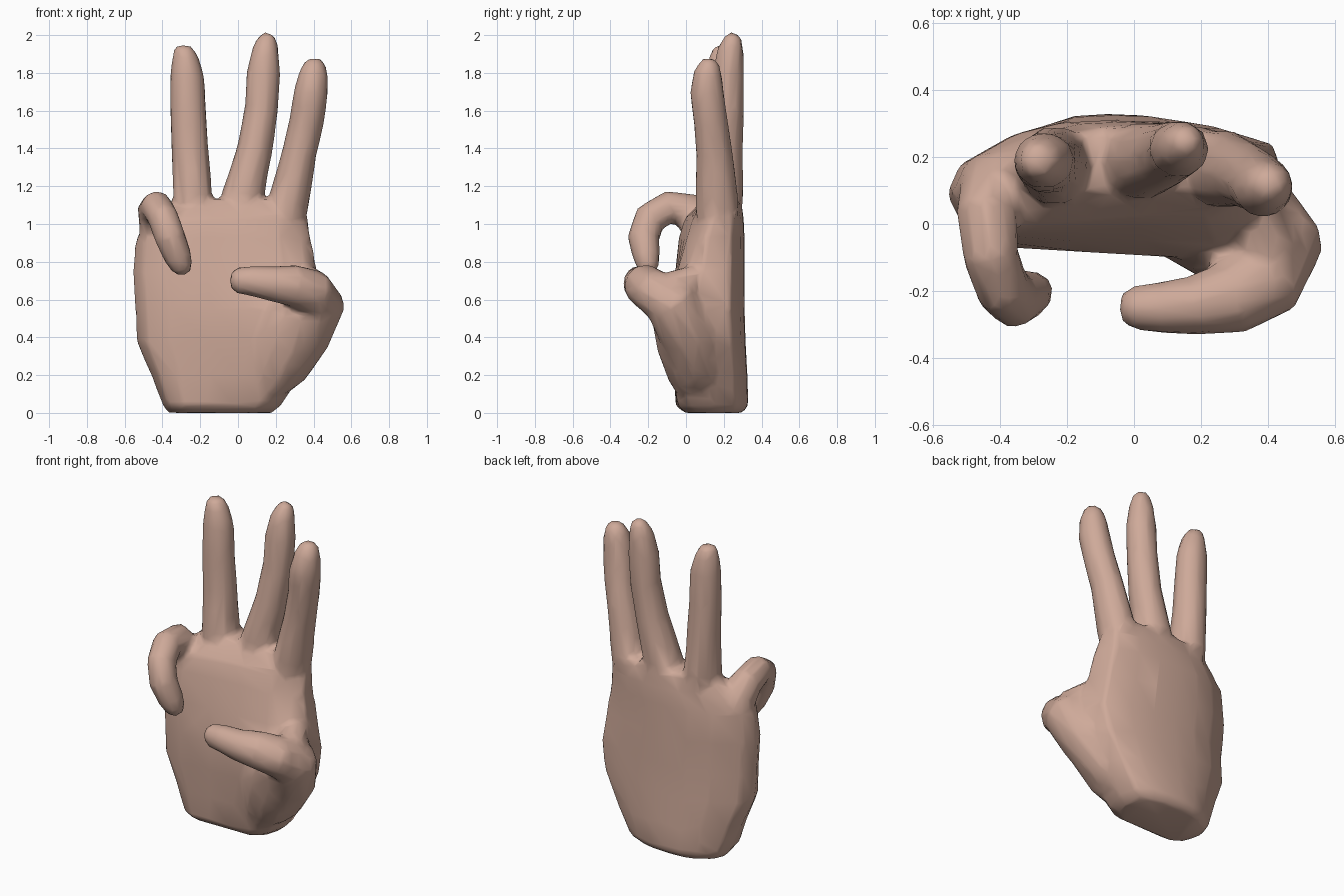
import bpy, bmesh
from math import sin, cos, pi, radians
from mathutils import Vector

skin = bpy.data.materials.new("skin")
skin.diffuse_color = (0.62, 0.40, 0.32, 1)
parts = []


def loft(name, rings):
    """Skin a list of equal-length point rings and cap both ends."""
    bm = bmesh.new()
    vs = [[bm.verts.new(p) for p in r] for r in rings]
    n = len(vs[0])
    for a, b in zip(vs, vs[1:]):
        for i in range(n):
            j = (i + 1) % n
            bm.faces.new((a[i], a[j], b[j], b[i]))
    bm.faces.new(vs[0][::-1])
    bm.faces.new(vs[-1])
    bmesh.ops.recalc_face_normals(bm, faces=bm.faces)
    me = bpy.data.meshes.new(name)
    bm.to_mesh(me)
    bm.free()
    me.materials.append(skin)
    ob = bpy.data.objects.new(name, me)
    bpy.context.collection.objects.link(ob)
    parts.append(ob)


def finger(name, path, side, sides=10):
    """Tube along (x, y, z, half width, half depth); side = width direction."""
    pts = [Vector(p[:3]) for p in path]
    rings = []
    for i, p in enumerate(path):
        a, b = pts[max(i - 1, 0)], pts[min(i + 1, len(pts) - 1)]
        t = (b - a).normalized()
        u = Vector(side)
        u = (u - t * u.dot(t)).normalized()
        v = t.cross(u)
        rings.append([pts[i] + u * p[3] * cos(2 * pi * k / sides)
                      + v * p[4] * sin(2 * pi * k / sides) for k in range(sides)])
    loft(name, rings)


# Palm: z, left x, right x, edge y, back y, front y at left, front y at right
sections = [
    (0.00, -.37, .18, .14, .30, -.01, .00),
    (0.04, -.40, .23, .14, .33, -.06, -.04),
    (0.20, -.46, .33, .12, .325, -.06, -.07),
    (0.38, -.54, .43, .10, .315, -.06, -.11),
    (0.55, -.545, .46, .08, .31, -.06, -.12),
    (0.75, -.56, .42, .09, .31, -.06, -.04),
    (0.93, -.54, .385, .10, .31, -.05, .02),
    (1.03, -.45, .37, .15, .305, -.02, .05),
    (1.13, -.34, .34, .18, .29, .09, .10),
]
rings = []
for z, xl, xr, ys, yb, fl, fr in sections:
    def x(t):
        return xl + (xr - xl) * t
    back = [(x(t), yb - (yb - ys) * abs(2 * t - 1) ** 2.6 * (.75 if t < .5 else .4), z)
            for t in (.04, .2, .35, .5, .65, .8, .96)]
    front = [(x(t), (fl + (fr - fl) * t) + (.05 if t in (.95, .05) else 0), z)
             for t in (.95, .82, .6, .4, .18, .05)]
    rings.append([(xl, ys, z)] + back + [(xr, ys, z)] + front)
loft("palm", rings)

# Three raised fingers
X = (1, 0, 0)
finger("index_finger", [
    (.22, .16, .85, .10, .09), (.265, .165, 1.10, .11, .12),
    (.325, .15, 1.38, .093, .10), (.365, .13, 1.55, .093, .093),
    (.387, .11, 1.70, .092, .092), (.40, .115, 1.80, .077, .077),
    (.405, .125, 1.85, .058, .055), (.405, .13, 1.875, .03, .03)], X)
finger("middle_finger", [
    (.00, .18, .85, .11, .10), (.025, .19, 1.15, .112, .118),
    (.09, .205, 1.40, .095, .10), (.125, .22, 1.62, .09, .09),
    (.135, .225, 1.80, .09, .085), (.145, .235, 1.92, .072, .073),
    (.155, .25, 1.98, .053, .05), (.16, .26, 2.005, .03, .03)], X)
finger("ring_finger", [
    (-.23, .16, .85, .11, .10), (-.24, .175, 1.15, .105, .12),
    (-.255, .185, 1.40, .099, .098), (-.265, .185, 1.62, .097, .09),
    (-.27, .19, 1.78, .092, .085), (-.28, .19, 1.88, .07, .07),
    (-.29, .19, 1.925, .053, .053), (-.29, .19, 1.945, .035, .035)], X)

# Curled little finger
finger("little_finger", [
    (-.37, .13, .78, .10, .09), (-.41, .11, .94, .115, .12),
    (-.44, .02, 1.07, .092, .105), (-.43, -.09, 1.09, .085, .088),
    (-.395, -.19, 1.03, .083, .09), (-.36, -.225, .93, .083, .087),
    (-.32, -.21, .83, .076, .074), (-.295, -.20, .77, .06, .058),
    (-.285, -.195, .735, .035, .035)], (1, .15, .35))

# Thumb folded across the palm, its muscle mound and its web
finger("thumb", [
    (.16, .10, .12, .08, .10), (.24, .07, .25, .14, .14),
    (.35, .01, .42, .15, .16), (.425, -.08, .585, .14, .15),
    (.39, -.17, .64, .12, .125), (.29, -.22, .675, .113, .113),
    (.17, -.245, .685, .093, .09), (.07, -.25, .70, .08, .078),
    (.0, -.25, .70, .072, .068), (-.03, -.25, .70, .053, .048),
    (-.042, -.25, .70, .03, .03)], (-.5, 0, 1))
finger("thumb_mound", [
    (.10, .03, .08, .06, .06), (.17, .02, .20, .15, .12),
    (.24, -.01, .36, .18, .15), (.29, -.03, .52, .16, .16),
    (.31, -.03, .66, .10, .10)], X)
finger("thumb_web", [
    (.30, .14, .66, .09, .15), (.37, .02, .66, .09, .12),
    (.42, -.09, .65, .10, .10)], X)

# Fuse the parts into one skin, soften the joints, then thin it to facets
bpy.ops.object.select_all(action='DESELECT')
for ob in parts:
    ob.select_set(True)
hand = parts[0]
bpy.context.view_layer.objects.active = hand
bpy.ops.object.join()
hand.name = "hand"
remesh = hand.modifiers.new("fuse", 'REMESH')
remesh.mode = 'VOXEL'
remesh.voxel_size = 0.016
soft = hand.modifiers.new("soften", 'SMOOTH')
soft.factor = 0.5
soft.iterations = 6
thin = hand.modifiers.new("thin", 'DECIMATE')
thin.ratio = 0.05
for m in list(hand.modifiers):
    bpy.ops.object.modifier_apply(modifier=m.name)
bpy.ops.object.shade_smooth_by_angle(angle=radians(50))
